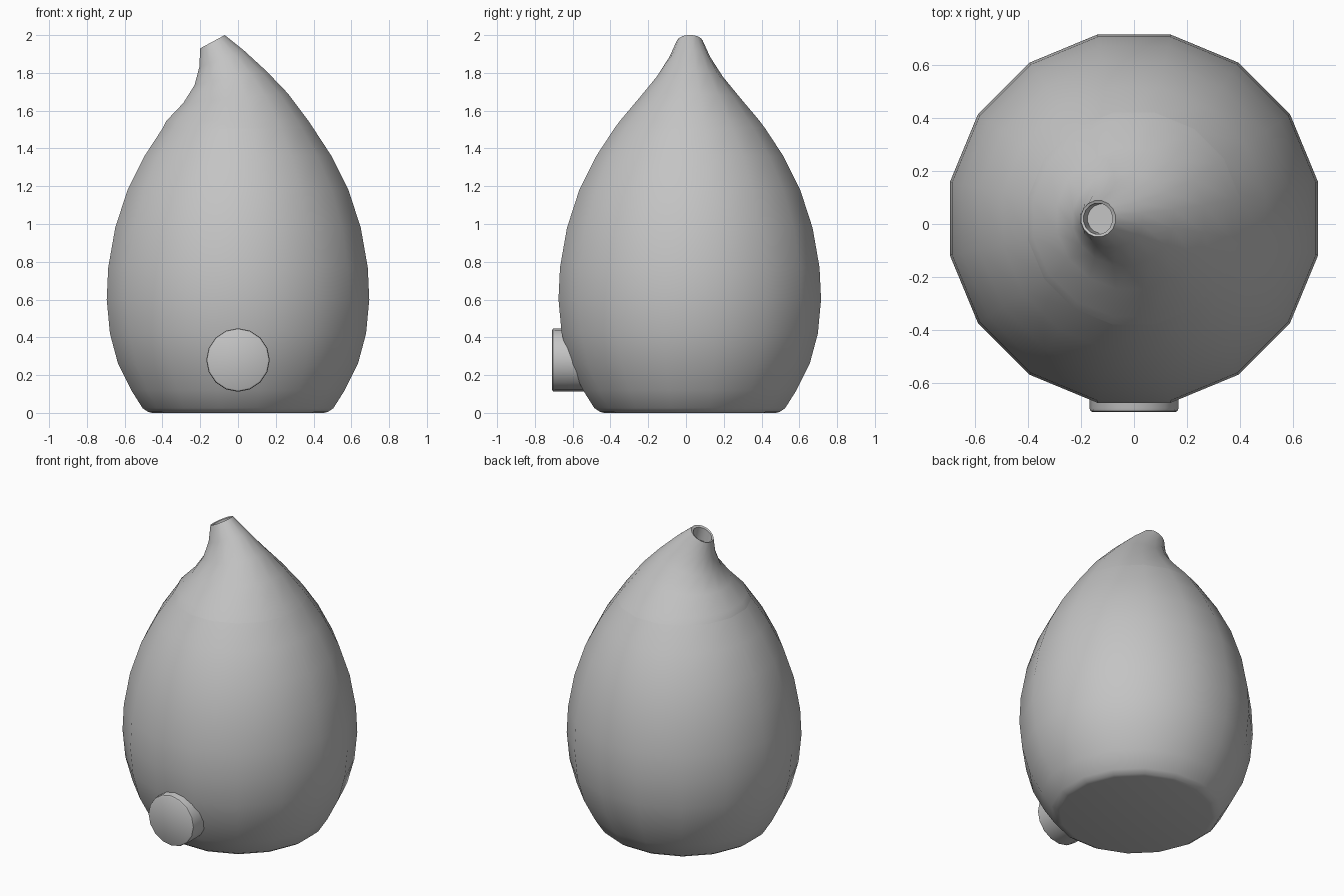
import bpy, bmesh, math
from mathutils import Vector

if "Cube" in bpy.data.objects:
    bpy.data.objects.remove(bpy.data.objects["Cube"])

SIDES = 16
CY = 0.02                                   # y of the vessel axis
CORR = 1 / math.cos(math.pi / SIDES)        # flat-to-corner radius factor

grey = bpy.data.materials.new("plain grey")
grey.diffuse_color = (0.55, 0.55, 0.55, 1)
grey.use_nodes = True
grey.node_tree.nodes["Principled BSDF"].inputs["Base Color"].default_value = grey.diffuse_color


def loft(name, rings, angle=35):
    """Skin closed rings of points in order and cap both ends."""
    bm = bmesh.new()
    loops = [[bm.verts.new(p) for p in ring] for ring in rings]
    for a, b in zip(loops, loops[1:]):
        n = len(a)
        for i in range(n):
            j = (i + 1) % n
            bm.faces.new((a[i], a[j], b[j], b[i]))
    bm.faces.new(loops[0][::-1])
    bm.faces.new(loops[-1])
    bmesh.ops.recalc_face_normals(bm, faces=bm.faces)
    mesh = bpy.data.meshes.new(name)
    bm.to_mesh(mesh)
    bm.free()
    mesh.materials.append(grey)
    ob = bpy.data.objects.new(name, mesh)
    bpy.context.collection.objects.link(ob)
    bpy.ops.object.select_all(action='DESELECT')
    ob.select_set(True)
    bpy.context.view_layer.objects.active = ob
    bpy.ops.object.shade_smooth_by_angle(angle=math.radians(angle))
    return ob


def oval(left, right, half_y):
    """Tilted oval ring spanning two (x, z) points, with given y half width."""
    l, r = Vector((left[0], 0, left[1])), Vector((right[0], 0, right[1]))
    mid, half = (l + r) / 2, (r - l) / 2
    pts = []
    for i in range(SIDES):
        a = 2 * math.pi * (i + 0.5) / SIDES
        p = mid + half * math.cos(a) * CORR
        pts.append(p + Vector((0, CY + half_y * CORR * math.sin(a), 0)))
    return pts


# Egg-shaped body with a flat base
body_profile = [(0.455, 0), (0.475, 0.005), (0.505, 0.025), (0.565, 0.12), (0.635, 0.26),
                (0.678, 0.42), (0.695, 0.60), (0.687, 0.77), (0.65, 0.98),
                (0.585, 1.18), (0.495, 1.36), (0.40, 1.505)]
loft("body", [oval((-r, z), (r, z), r) for r, z in body_profile], 40)

# Cap drawn out into a leaning spout, with a hollow at its tip
cap_rings = [((-0.40, 1.505), (0.40, 1.505), 0.40),
             ((-0.38, 1.545), (0.37, 1.55), 0.368),
             ((-0.29, 1.64), (0.265, 1.69), 0.265),
             ((-0.23, 1.735), (0.15, 1.81), 0.175),
             ((-0.205, 1.83), (0.03, 1.92), 0.108),
             ((-0.20, 1.93), (-0.07, 2.00), 0.068),
             ((-0.19, 1.93), (-0.082, 1.988), 0.058),
             ((-0.175, 1.86), (-0.06, 1.90), 0.056)]
loft("spout_cap", [oval(*r) for r in cap_rings], 50)

# Round front knob with a softened rim
knob_profile = [(0.168, -0.45), (0.168, -0.695), (0.165, -0.705), (0.157, -0.71)]
knob = []
for r, y in knob_profile:
    angles = [2 * math.pi * i / SIDES for i in range(SIDES)]
    knob.append([Vector((r * math.cos(a), y, 0.28 + r * math.sin(a))) for a in angles])
loft("front_knob", knob, 40)
